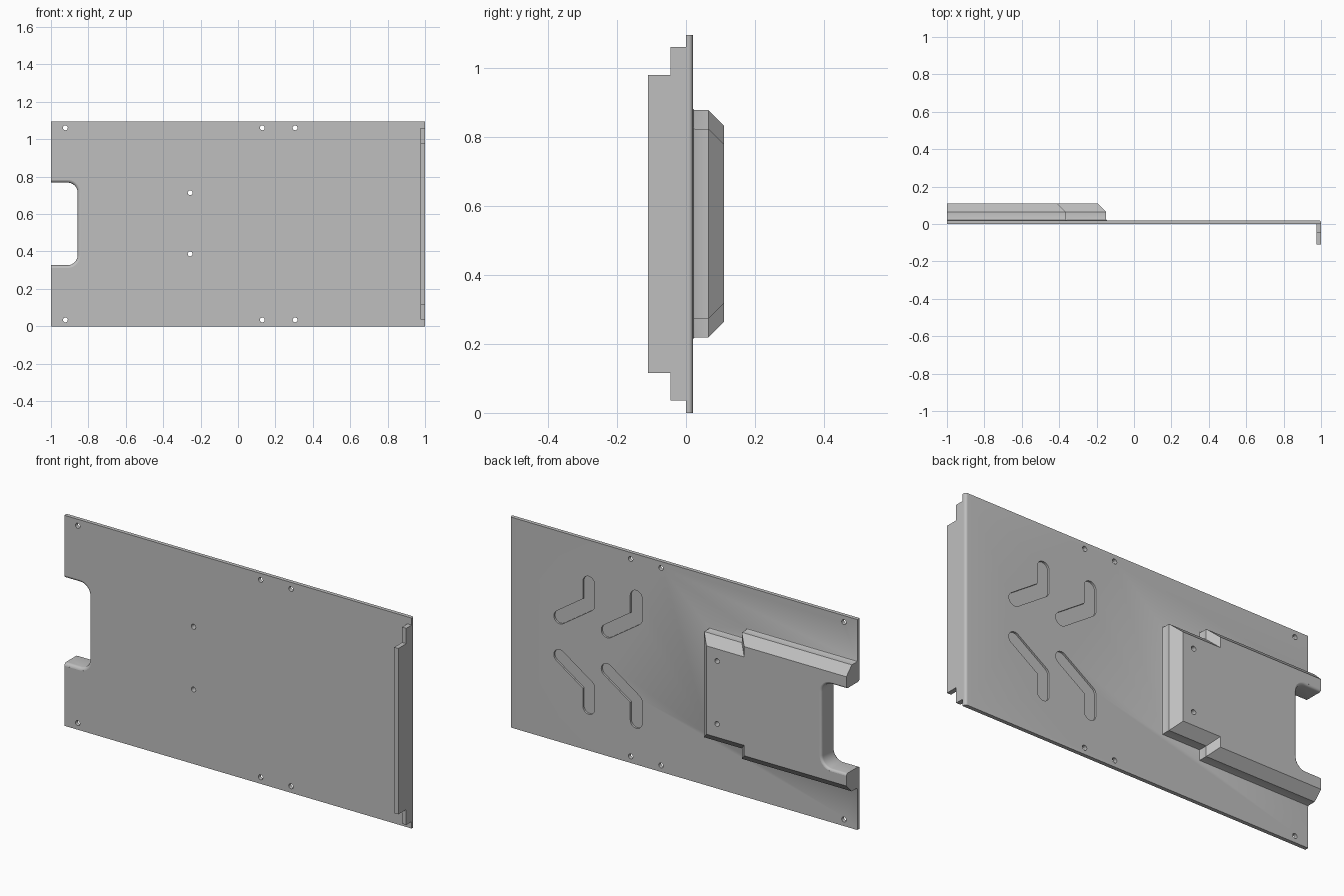
import bpy, bmesh, math
from mathutils import Vector

if "Cube" in bpy.data.objects:
    bpy.data.objects.remove(bpy.data.objects["Cube"])

H = 1.095          # panel height
T = 0.02           # sheet thickness
MID = H / 2

grey = bpy.data.materials.new("sheet grey")
grey.diffuse_color = (0.52, 0.52, 0.52, 1)
grey.use_nodes = True
grey.node_tree.nodes["Principled BSDF"].inputs["Base Color"].default_value = grey.diffuse_color


def loft(name, loops):
    """Closed solid through a list of equal-length point loops."""
    bm = bmesh.new()
    rings = [[bm.verts.new(p) for p in loop] for loop in loops]
    n = len(rings[0])
    for a, b in zip(rings, rings[1:]):
        for i in range(n):
            j = (i + 1) % n
            bm.faces.new((a[i], a[j], b[j], b[i]))
    bm.faces.new(rings[0])
    bm.faces.new(rings[-1])
    bmesh.ops.recalc_face_normals(bm, faces=bm.faces)
    me = bpy.data.meshes.new(name)
    bm.to_mesh(me)
    bm.free()
    me.materials.append(grey)
    ob = bpy.data.objects.new(name, me)
    bpy.context.collection.objects.link(ob)
    return ob


def prism_y(name, xz, y0, y1):
    return loft(name, [[(x, y, z) for x, z in xz] for y in (y0, y1)])


def combine(target, tool, operation):
    mod = target.modifiers.new("combine", 'BOOLEAN')
    mod.operation, mod.solver, mod.object = operation, 'EXACT', tool
    bpy.context.view_layer.objects.active = target
    bpy.ops.object.modifier_apply(modifier=mod.name)
    bpy.data.objects.remove(tool)


def arc(cx, cy, r, a0, a1, n):
    return [(cx + r * math.cos(math.radians(a0 + (a1 - a0) * i / n)),
             cy + r * math.sin(math.radians(a0 + (a1 - a0) * i / n)))
            for i in range(n + 1)]


# Flat panel with a rounded bend on its right rear edge
r = 0.013
outline = [(-1, T), (-1, 0), (1, 0)] + arc(1 - r, T - r, r, 0, 90, 6)
panel = loft("panel", [[(x, y, z) for x, y in outline] for z in (0, H)])

# Stepped flange folded forward along the right edge
half = [(0.003, 0.036), (-0.045, 0.036), (-0.045, 0.116), (-0.11, 0.116)]
side = half + [(y, H - z) for y, z in reversed(half)]
flange = loft("flange", [[(x, y, z) for y, z in side] for x in (0.976, 1)])
combine(panel, flange, 'UNION')


# Raised housing: a wide and a narrow chamfered box, open-ended on the left
def chamfered_box(name, x1, half_h):
    loops = []
    for y, d in ((0.01, -0.006), (T, -0.006), (0.022, -0.002), (0.026, 0),
                 (0.065, 0), (0.11, 0.045)):
        a, b = MID - half_h + d, MID + half_h - d
        loops.append([(-1, y, a), (x1 - d, y, a), (x1 - d, y, b), (-1, y, b)])
    return loft(name, loops)


combine(panel, chamfered_box("wide_housing", -0.367, 0.329), 'UNION')
combine(panel, chamfered_box("narrow_housing", -0.15, 0.275), 'UNION')


# Handle notch with rounded corners and softened front and rear edges
def notch_loop(y, d):
    hh, x1, rad = 0.221 + d, -0.857 + d, 0.055 + d
    xz = [(-1.1, MID - hh)]
    xz += arc(x1 - rad, MID - hh + rad, rad, -90, 0, 10)
    xz += arc(x1 - rad, MID + hh - rad, rad, 0, 90, 10)
    xz.append((-1.1, MID + hh))
    return [(x, y, z) for x, z in xz]


def soft_edge(y, r, s):
    """Loops of a quarter-round flare starting at y, going towards s."""
    return [notch_loop(y + s * r * math.sin(t), r * (1 - math.cos(t)))
            for t in (math.radians(a) for a in (0, 22, 44, 66, 85))]


front = soft_edge(0.016, 0.016, -1)
rear = soft_edge(0.098, 0.012, 1)
loops = [notch_loop(-0.05, 0.016)] + front[::-1] + rear + [notch_loop(0.15, 0.012)]
combine(panel, loft("notch_cutter", loops), 'DIFFERENCE')

# Screw holes
holes = [(x, z) for x in (-0.923, 0.13, 0.305) for z in (0.034, H - 0.034)]
holes += [(-0.256, 0.387), (-0.256, 0.714)]
for x, z in holes:
    hole = prism_y("hole_cutter", arc(x, z, 0.013, 0, 337.5, 15), -0.05, 0.2)
    combine(panel, hole, 'DIFFERENCE')


# Bent shallow slots pressed into the rear face
def slot_leg(p, q, rad=0.034):
    d = Vector(q) - Vector(p)
    a = math.degrees(math.atan2(d.y, d.x))
    xz = arc(*q, rad, a - 90, a + 90, 10) + arc(*p, rad, a + 90, a + 270, 10)
    combine(panel, prism_y("slot_cutter", xz, 0.01, 0.06), 'DIFFERENCE')


for x in (0.546, 0.273):
    for s in (-1, 1):
        corner = (x, MID + s * 0.214)
        slot_leg(corner, (x, MID + s * 0.325))
        slot_leg(corner, (x + 0.167, MID + s * 0.101))

# Smooth the rounded edges, keep folds crisp
bpy.ops.object.select_all(action='DESELECT')
panel.select_set(True)
bpy.context.view_layer.objects.active = panel
bpy.ops.object.shade_smooth_by_angle(angle=math.radians(30))
